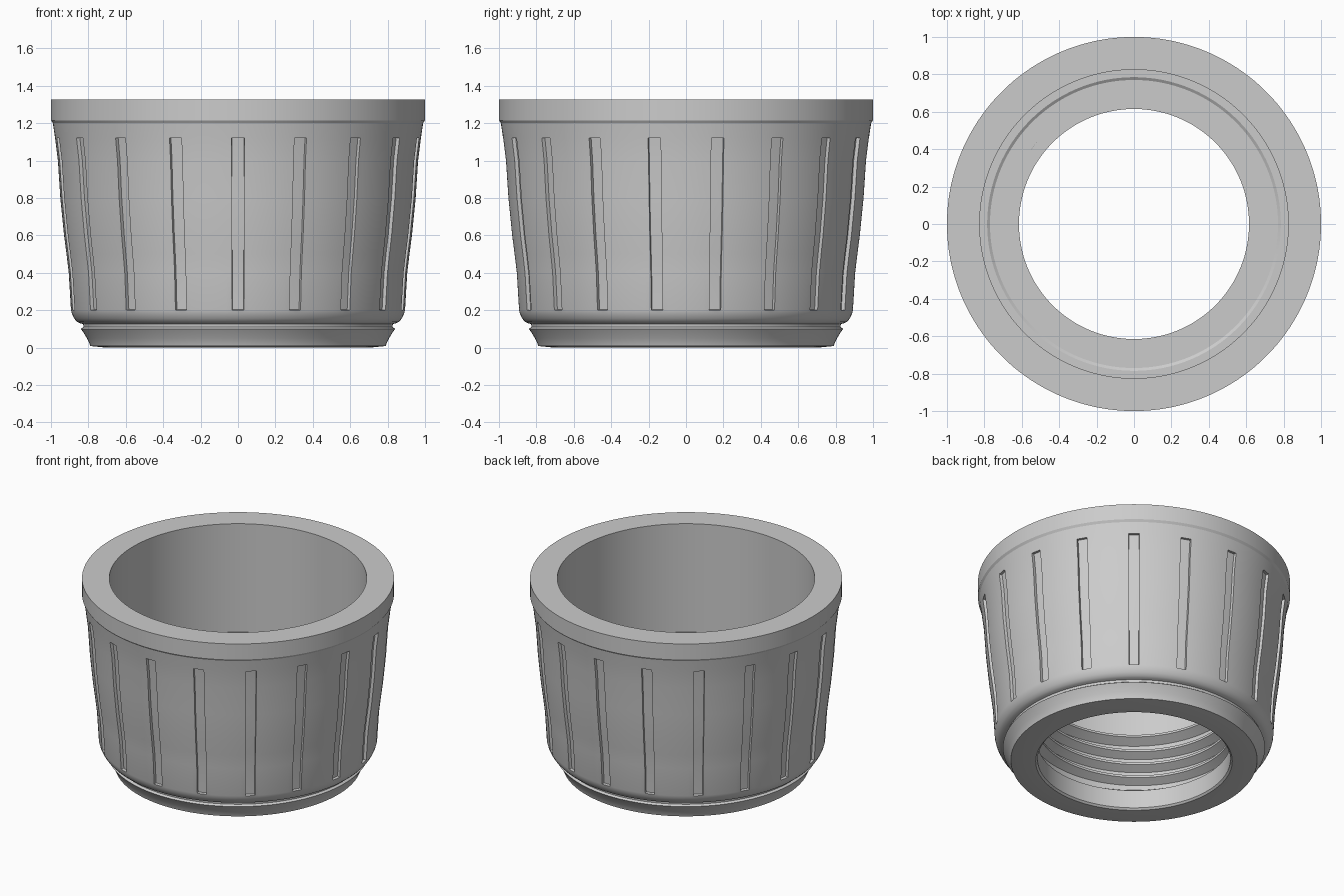
import bpy, bmesh, math

if "Cube" in bpy.data.objects:
    bpy.data.objects.remove(bpy.data.objects["Cube"], do_unlink=True)

GREY = bpy.data.materials.new("matte grey")
GREY.use_nodes = True
colour = (0.6, 0.6, 0.6, 1)
GREY.diffuse_color = colour
GREY.node_tree.nodes["Principled BSDF"].inputs["Base Color"].default_value = colour

SEGMENTS = 180
START = math.radians(-92)


def finish(name, bm, angle=25):
    """Turn a bmesh into a smooth shaded grey object."""
    mesh = bpy.data.meshes.new(name)
    bm.to_mesh(mesh)
    bm.free()
    mesh.materials.append(GREY)
    obj = bpy.data.objects.new(name, mesh)
    bpy.context.collection.objects.link(obj)
    bpy.ops.object.select_all(action="DESELECT")
    obj.select_set(True)
    bpy.context.view_layer.objects.active = obj
    bpy.ops.object.shade_smooth_by_angle(angle=math.radians(angle))
    return obj


def point(radius, angle, z):
    return radius * math.cos(angle), radius * math.sin(angle), z


# Outer grip: from the top rim down to the foot
grip = [(1.0, 1.325), (1.0, 1.215), (0.99, 1.2), (0.978, 1.12), (0.963, 1.0),
        (0.95, 0.8), (0.93, 0.6), (0.917, 0.5), (0.905, 0.4), (0.893, 0.2)]
shoulder = [(0.888, 0.18), (0.876, 0.155), (0.86, 0.137), (0.845, 0.13),
            (0.828, 0.126), (0.826, 0.11), (0.84, 0.1)]
foot = [(0.826, 0.08), (0.808, 0.05), (0.795, 0.025), (0.79, 0.008), (0.71, 0)]
# Inside: lower opening, thread root, stepped floor and upper bore
inside = [(0.63, 0), (0.618, 0.012), (0.618, 0.14), (0.675, 0.175), (0.675, 0.5),
          (0.615, 0.535), (0.615, 0.55), (0.77, 0.55), (0.785, 0.56),
          (0.825, 0.56), (0.825, 1.325)]
profile = grip + shoulder + foot + inside

bm = bmesh.new()
rings = [[bm.verts.new(point(r, START + math.tau * j / SEGMENTS, z))
          for j in range(SEGMENTS)] for r, z in profile]
grooves = []
for i, ring in enumerate(rings):
    below = rings[(i + 1) % len(rings)]
    in_grip = profile[i][1] <= 1.12 and i < len(grip) - 1
    for j in range(SEGMENTS):
        k = (j + 1) % SEGMENTS
        face = bm.faces.new((ring[j], below[j], below[k], ring[k]))
        # two columns in every ten form a vertical groove
        if in_grip and j % 10 < 2:
            grooves.append(face)
bm.normal_update()
bmesh.ops.inset_region(bm, faces=grooves, thickness=0.001, depth=-0.02,
                       use_even_offset=True)
finish("collar_body", bm)

# Helical internal thread
PITCH, TURNS, STEPS = 0.096, 3.4, 120
section = [(0.68, -0.04), (0.622, -0.008), (0.622, 0.008), (0.68, 0.04)]
bm = bmesh.new()
previous = None
for s in range(int(TURNS * STEPS) + 1):
    turn = s / STEPS
    current = [bm.verts.new(point(r, math.tau * turn, 0.185 + PITCH * turn + dz))
               for r, dz in section]
    if previous:
        for a in range(4):
            b = (a + 1) % 4
            bm.faces.new((previous[a], previous[b], current[b], current[a]))
    else:
        bm.faces.new(current)
    previous = current
bm.faces.new(previous[::-1])
bmesh.ops.recalc_face_normals(bm, faces=bm.faces)
finish("internal_thread", bm)
